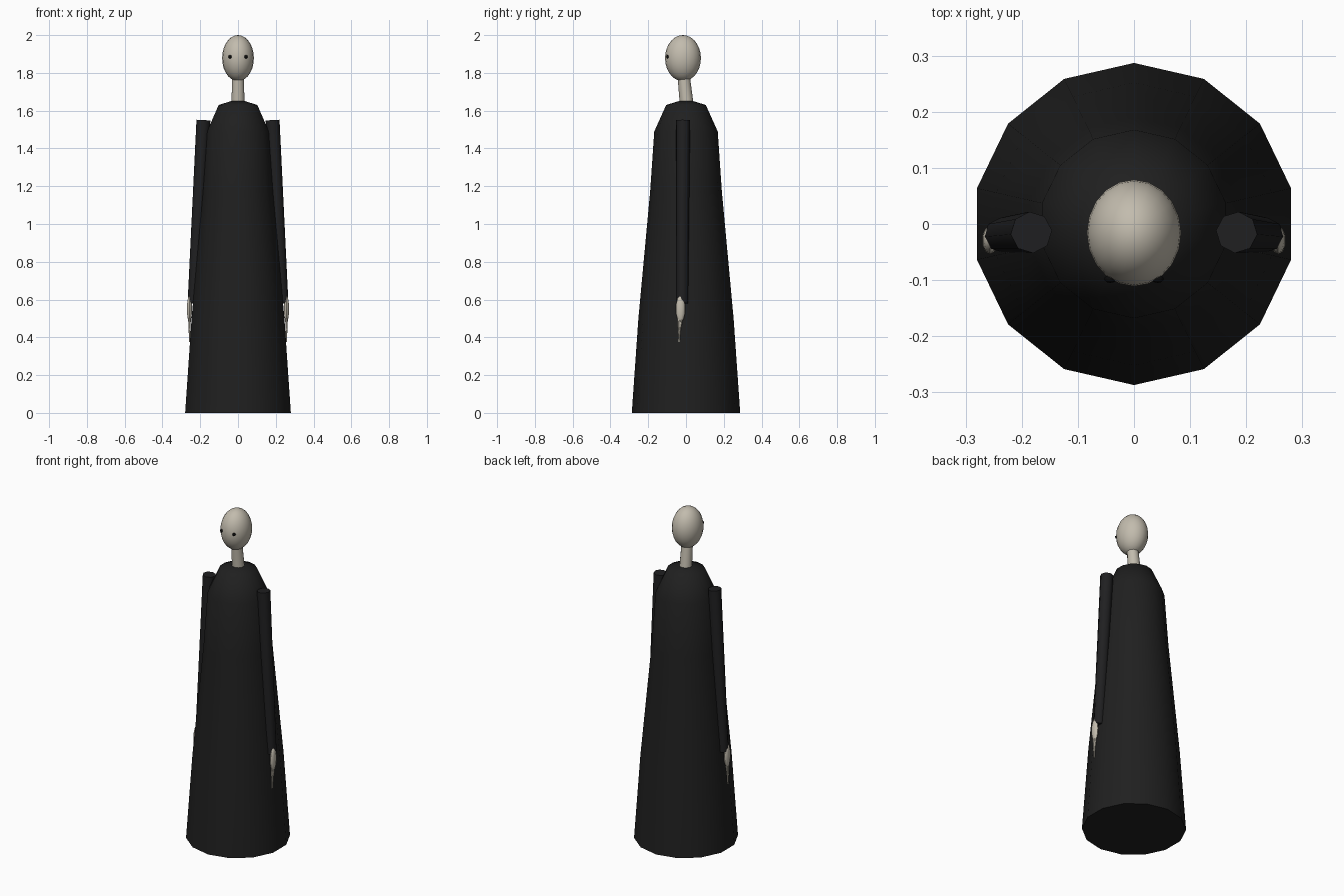
import bpy, bmesh, math
from mathutils import Vector

cube = bpy.data.objects.get("Cube")
if cube:
    bpy.data.objects.remove(cube, do_unlink=True)


def material(name, color):
    m = bpy.data.materials.new(name)
    m.use_nodes = True
    m.diffuse_color = (*color, 1)
    bsdf = next(n for n in m.node_tree.nodes if n.type == "BSDF_PRINCIPLED")
    bsdf.inputs["Base Color"].default_value = (*color, 1)
    bsdf.inputs["Roughness"].default_value = 0.9
    return m


ROBE = material("robe_black", (0.014, 0.014, 0.014))
SLEEVE = material("sleeve_black", (0.014, 0.014, 0.015))
SKIN = material("pale_skin", (0.54, 0.50, 0.42))
EYE = material("eye_black", (0.003, 0.003, 0.003))


def finish(obj, name, mat, angle=50):
    obj.name = obj.data.name = name
    obj.data.materials.append(mat)
    bpy.ops.object.select_all(action="DESELECT")
    obj.select_set(True)
    bpy.context.view_layer.objects.active = obj
    bpy.ops.object.shade_smooth_by_angle(angle=math.radians(angle))
    return obj


def ellipsoid(name, loc, radii, mat, segments=16, rings=12):
    bpy.ops.mesh.primitive_uv_sphere_add(segments=segments, ring_count=rings, location=loc)
    obj = bpy.context.object
    obj.scale = radii
    bpy.ops.object.transform_apply(location=False, rotation=False, scale=True)
    return finish(obj, name, mat)


def limb(name, start, end, r1, r2, mat, sides=8):
    a, b = Vector(start), Vector(end)
    bpy.ops.mesh.primitive_cone_add(vertices=sides, radius1=r1, radius2=r2,
                                    depth=(b - a).length, location=(a + b) / 2)
    obj = bpy.context.object
    obj.rotation_mode = "QUATERNION"
    obj.rotation_quaternion = (b - a).to_track_quat("Z", "Y")
    return finish(obj, name, mat)


# Robe: a fourteen-sided profile turned around the vertical axis
def robe(profile, sides=14):
    bm = bmesh.new()
    rings = []
    for r, z in profile:
        angles = [math.tau * i / sides for i in range(sides)]
        rings.append([bm.verts.new((r * math.sin(t), r * math.cos(t), z)) for t in angles])
    for low, high in zip(rings, rings[1:]):
        for i in range(sides):
            j = (i + 1) % sides
            bm.faces.new((low[i], low[j], high[j], high[i]))
    bm.faces.new(rings[0])
    bm.faces.new(rings[-1])
    bmesh.ops.recalc_face_normals(bm, faces=bm.faces)
    mesh = bpy.data.meshes.new("robe")
    bm.to_mesh(mesh)
    bm.free()
    obj = bpy.data.objects.new("robe", mesh)
    bpy.context.collection.objects.link(obj)
    return finish(obj, "robe", ROBE)


robe([(0.287, 0), (0.252, 0.5), (0.19, 1.17), (0.168, 1.49), (0.105, 1.63), (0.04, 1.65)])

# Neck and head
limb("neck", (0, 0.006, 1.61), (0, -0.014, 1.8), 0.037, 0.032, SKIN, 10)
ellipsoid("head", (0, -0.016, 1.878), (0.084, 0.095, 0.122), SKIN, 20, 14)

for side, s in (("left", 1), ("right", -1)):
    ellipsoid(side + "_eye", (s * 0.042, -0.098, 1.885), (0.011, 0.007, 0.009), EYE, 10, 6)

    # Sleeve hanging from the shoulder
    limb(side + "_sleeve", (s * 0.183, -0.015, 1.55), (s * 0.236, -0.02, 0.58),
         0.037, 0.031, SLEEVE)

    # Hand with long tapering fingers
    ellipsoid(side + "_palm", (s * 0.257, -0.029, 0.55), (0.014, 0.025, 0.07), SKIN, 10, 8)
    for i in range(3):
        y = -0.029 + (i - 1) * 0.009
        tip = 0.375 if i == 1 else 0.42
        limb(f"{side}_finger_{i + 1}", (s * 0.257, y, 0.53),
             (s * 0.256, -0.037 + (i - 1) * 0.003, tip), 0.009, 0.003, SKIN, 6)
